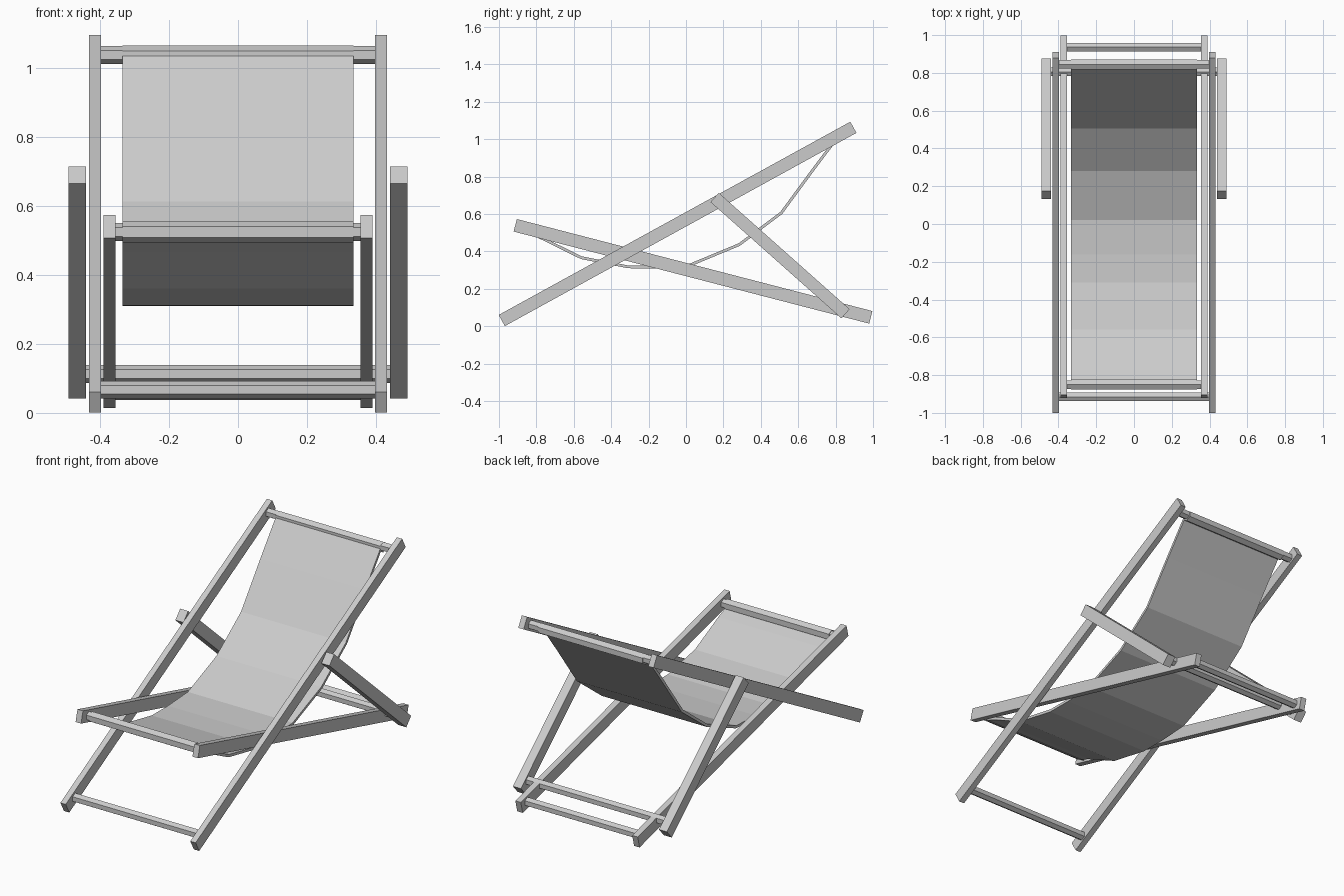
import bpy
from math import atan2, hypot, pi, cos, sin
from mathutils import Matrix

if "Cube" in bpy.data.objects:
    bpy.data.objects.remove(bpy.data.objects["Cube"])


def make_object(name, verts, faces):
    mesh = bpy.data.meshes.new(name)
    mesh.from_pydata(verts, [], faces)
    mesh.update()
    obj = bpy.data.objects.new(name, mesh)
    bpy.context.collection.objects.link(obj)
    return obj


def beam_pair(name, start, end, x_inner, x_outer, height):
    """Square-cut timber between two (y, z) points, on both sides."""
    length = hypot(end[0] - start[0], end[1] - start[1])
    angle = atan2(end[1] - start[1], end[0] - start[0])
    for side, sign in (("right", 1), ("left", -1)):
        bpy.ops.mesh.primitive_cube_add(size=1)
        obj = bpy.context.object
        obj.name = f"{name}_{side}"
        obj.data.transform(Matrix.Diagonal((x_outer - x_inner, length, height, 1)))
        obj.location = (sign * (x_inner + x_outer) / 2,
                        (start[0] + end[0]) / 2, (start[1] + end[1]) / 2)
        obj.rotation_euler.x = angle


def hex_bar(name, y, z, half_width, radius):
    """Six-sided bar along x with an edge pointing up."""
    ring = [(y + radius * cos(pi / 2 + i * pi / 3),
             z + radius * sin(pi / 2 + i * pi / 3)) for i in range(6)]
    verts = [(x, p, q) for x in (-half_width, half_width) for p, q in ring]
    faces = [(i, i + 6, (i + 1) % 6 + 6, (i + 1) % 6) for i in range(6)]
    faces += [tuple(range(6)), tuple(range(11, 5, -1))]
    return make_object(name, verts, faces)


# Timber frames
beam_pair("back_rail", (-0.985, 0.031), (0.895, 1.064), 0.397, 0.431, 0.068)
beam_pair("seat_rail", (-0.913, 0.54), (0.988, 0.048), 0.355, 0.39, 0.069)
beam_pair("prop_leg", (0.153, 0.689), (0.853, 0.067), 0.44, 0.491, 0.066)

# Cross bars
hex_bar("top_bar", 0.845, 1.037, 0.40, 0.026)
hex_bar("foot_bar", -0.915, 0.067, 0.40, 0.026)
hex_bar("seat_front_bar", -0.85, 0.524, 0.36, 0.026)
hex_bar("seat_rear_bar", 0.936, 0.063, 0.36, 0.026)
hex_bar("prop_bar", 0.805, 0.112, 0.445, 0.026)

# Fabric sleeves around the two hanging bars
hex_bar("fabric_top_sleeve", 0.845, 1.033, 0.334, 0.031)
hex_bar("fabric_front_sleeve", -0.85, 0.524, 0.334, 0.031)

# Hanging fabric sling
profile = [(-0.85, 0.505), (-0.775, 0.473), (-0.56, 0.367), (-0.31, 0.318),
           (-0.16, 0.317), (0.022, 0.328), (0.285, 0.437), (0.51, 0.607),
           (0.685, 0.845), (0.825, 1.03)]
verts = [(x, y, z) for y, z in profile for x in (-0.334, 0.334)]
faces = [(2 * i, 2 * i + 1, 2 * i + 3, 2 * i + 2) for i in range(len(profile) - 1)]
sling = make_object("fabric_sling", verts, faces)
solid = sling.modifiers.new("thickness", 'SOLIDIFY')
solid.thickness = 0.015
solid.offset = 0
solid.use_even_offset = True
